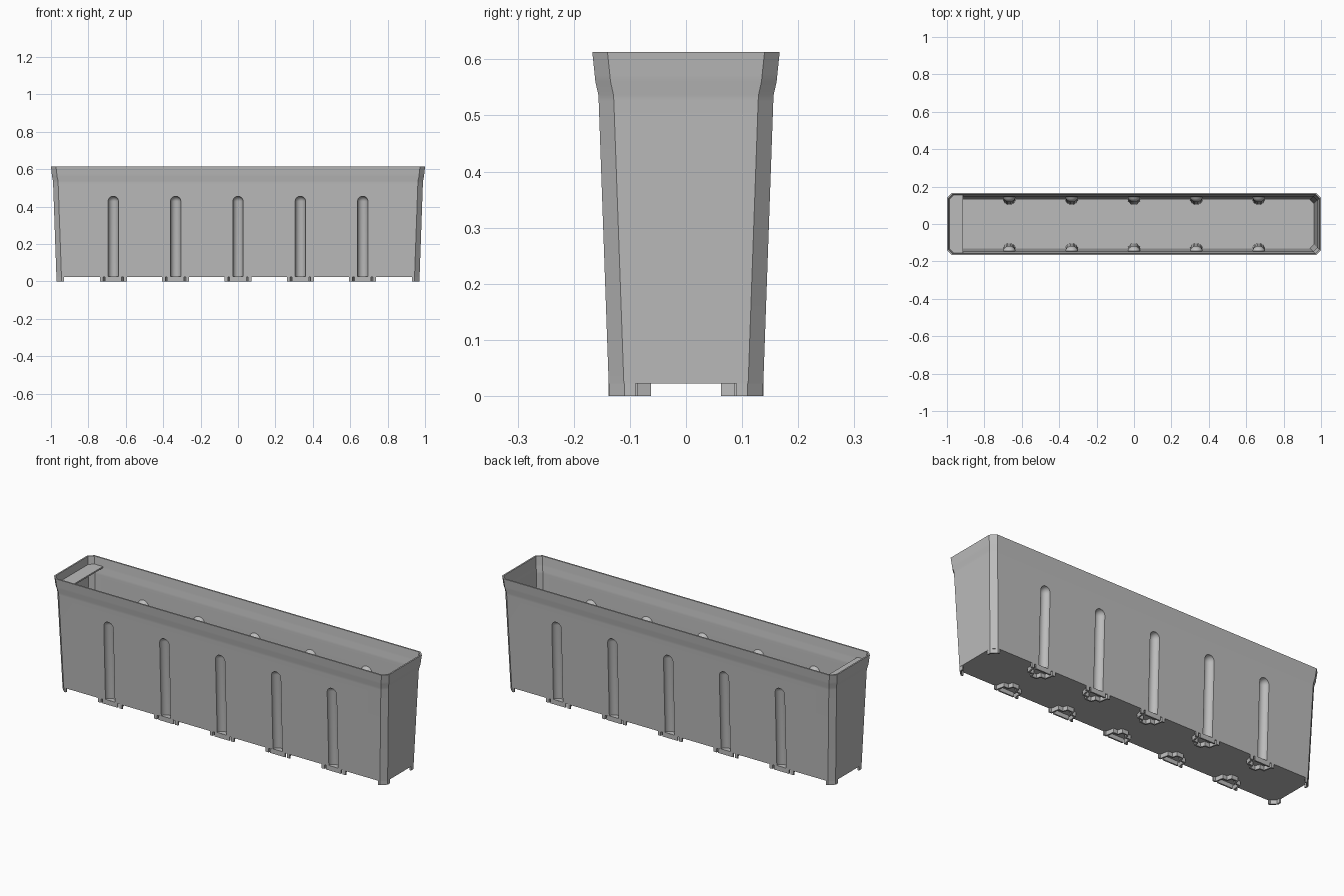
import bpy, bmesh, math

if "Cube" in bpy.data.objects:
    bpy.data.objects.remove(bpy.data.objects["Cube"], do_unlink=True)

grey = bpy.data.materials.new("matte grey")
grey.use_nodes = True
colour = (0.5, 0.5, 0.5, 1)
grey.diffuse_color = colour
grey.node_tree.nodes["Principled BSDF"].inputs["Base Color"].default_value = colour

FLOOR = 0.022
WALL = 0.008
BASE_Y, SLOPE = 0.137, 0.0354     # half depth at the ground, outward lean
LENGTH = 0.833                    # extra half length over half depth
SLOTS = [i / 3 for i in range(-2, 3)]


def loft(bm, rings):
    """Skin a stack of equal rings and cap both ends."""
    loops = [[bm.verts.new(p) for p in ring] for ring in rings]
    n = len(loops[0])
    for a, b in zip(loops, loops[1:]):
        for i in range(n):
            j = (i + 1) % n
            bm.faces.new((a[i], a[j], b[j], b[i]))
    bm.faces.new(loops[0][::-1])
    bm.faces.new(loops[-1])


def finish(name, bm):
    bmesh.ops.recalc_face_normals(bm, faces=bm.faces)
    mesh = bpy.data.meshes.new(name)
    bm.to_mesh(mesh)
    bm.free()
    mesh.materials.append(grey)
    obj = bpy.data.objects.new(name, mesh)
    bpy.context.collection.objects.link(obj)
    return obj


def activate(obj):
    bpy.ops.object.select_all(action='DESELECT')
    obj.select_set(True)
    bpy.context.view_layer.objects.active = obj


def subtract(obj, cutter):
    activate(obj)
    mod = obj.modifiers.new("cut", 'BOOLEAN')
    mod.operation, mod.solver, mod.object = 'DIFFERENCE', 'EXACT', cutter
    bpy.ops.object.modifier_apply(modifier=mod.name)
    bpy.data.objects.remove(cutter, do_unlink=True)


def outline(half_y, z, inset=0):
    """Rectangle with chamfered corners."""
    y = half_y - inset
    x = y + LENGTH
    c = 0.027 - inset * 0.586
    return [(x - c, -y, z), (x, c - y, z), (x, y - c, z), (x - c, y, z),
            (c - x, y, z), (-x, y - c, z), (-x, c - y, z), (c - x, -y, z)]


def wall_y(z):
    return BASE_Y + SLOPE * z


def box_solid(name, bottom, inset, top):
    profile = [(bottom, wall_y(bottom)), (0.525, wall_y(0.525)), (0.537, 0.1563),
               (0.56, 0.1615), (0.572, 0.1627), (0.613, 0.167)]
    if top > 0.613:
        profile.append((top, 0.17))
    bm = bmesh.new()
    loft(bm, [outline(y, z, inset) for z, y in profile])
    return finish(name, bm)


def flute_set(name, radius, bottom):
    """Leaning round-topped columns along both long walls."""
    bm = bmesh.new()
    top = 0.427
    stack = [(bottom, radius)] + [
        (top + radius * math.sin(a), radius * math.cos(a))
        for a in (math.radians(d) for d in range(0, 90, 14))]
    for side in (-1, 1):
        for x in SLOTS:
            loft(bm, [[(x + r * math.cos(k * math.tau / 24),
                        side * wall_y(z) + r * math.sin(k * math.tau / 24), z)
                       for k in range(24)] for z, r in stack])
    return finish(name, bm)


def ribs(name, paths, thick):
    """Thin upright strips between ground and floor."""
    bm = bmesh.new()
    for path in paths:
        low = [bm.verts.new((x, y, 0)) for x, y in path]
        high = [bm.verts.new((x, y, FLOOR + 0.002)) for x, y in path]
        for i in range(len(path) - 1):
            bm.faces.new((low[i], low[i + 1], high[i + 1], high[i]))
    obj = finish(name, bm)
    mod = obj.modifiers.new("thickness", 'SOLIDIFY')
    mod.thickness, mod.offset, mod.use_even_offset = thick, 0, True
    activate(obj)
    bpy.ops.object.modifier_apply(modifier=mod.name)
    return obj


# Hollow trough with fluted long walls
trough = box_solid("trough", FLOOR, 0, 0.613)
cavity = box_solid("cavity_cutter", FLOOR + 0.008, WALL, 0.65)
subtract(cavity, flute_set("flute_backs", 0.035, 0.01))
subtract(trough, cavity)
subtract(trough, flute_set("flute_cutter", 0.028, FLOOR + 0.004))
activate(trough)
bpy.ops.object.shade_smooth_by_angle(angle=math.radians(28))

# Shelf inside the right end, just under the rim
bm = bmesh.new()
rings = []
for z in (0.564, 0.572):
    end = outline(0.159, z)[4:]
    rings.append([(-0.92, -0.159, z), (-0.915, -0.154, z), (-0.915, 0.154, z),
                  (-0.92, 0.159, z)] + end)
loft(bm, rings)
finish("end_shelf", bm)

# Corner feet continue the walls down to the ground
y = BASE_Y - 0.004
x = y + LENGTH
corner = [(x - 0.035, y), (x - 0.025, y), (x, y - 0.025), (x, 0.09)]
ribs("corner_feet", [[(sx * px, sy * py) for px, py in corner]
                     for sx in (-1, 1) for sy in (-1, 1)], 0.008)

# Clip feet below every flute: outer strip, side tabs and a tapered brace
strip = [(-0.045, 0.134), (0.045, 0.134)]
brace = [(-0.072, 0.134), (-0.058, 0.134), (-0.05, 0.09), (-0.024, 0.09), (-0.016, 0.066),
         (0.016, 0.066), (0.024, 0.09), (0.05, 0.09), (0.058, 0.134), (0.072, 0.134)]
ribs("clip_feet", [[(cx + px, side * py) for px, py in path]
                   for cx in SLOTS for side in (-1, 1) for path in (strip, brace)], 0.008)
